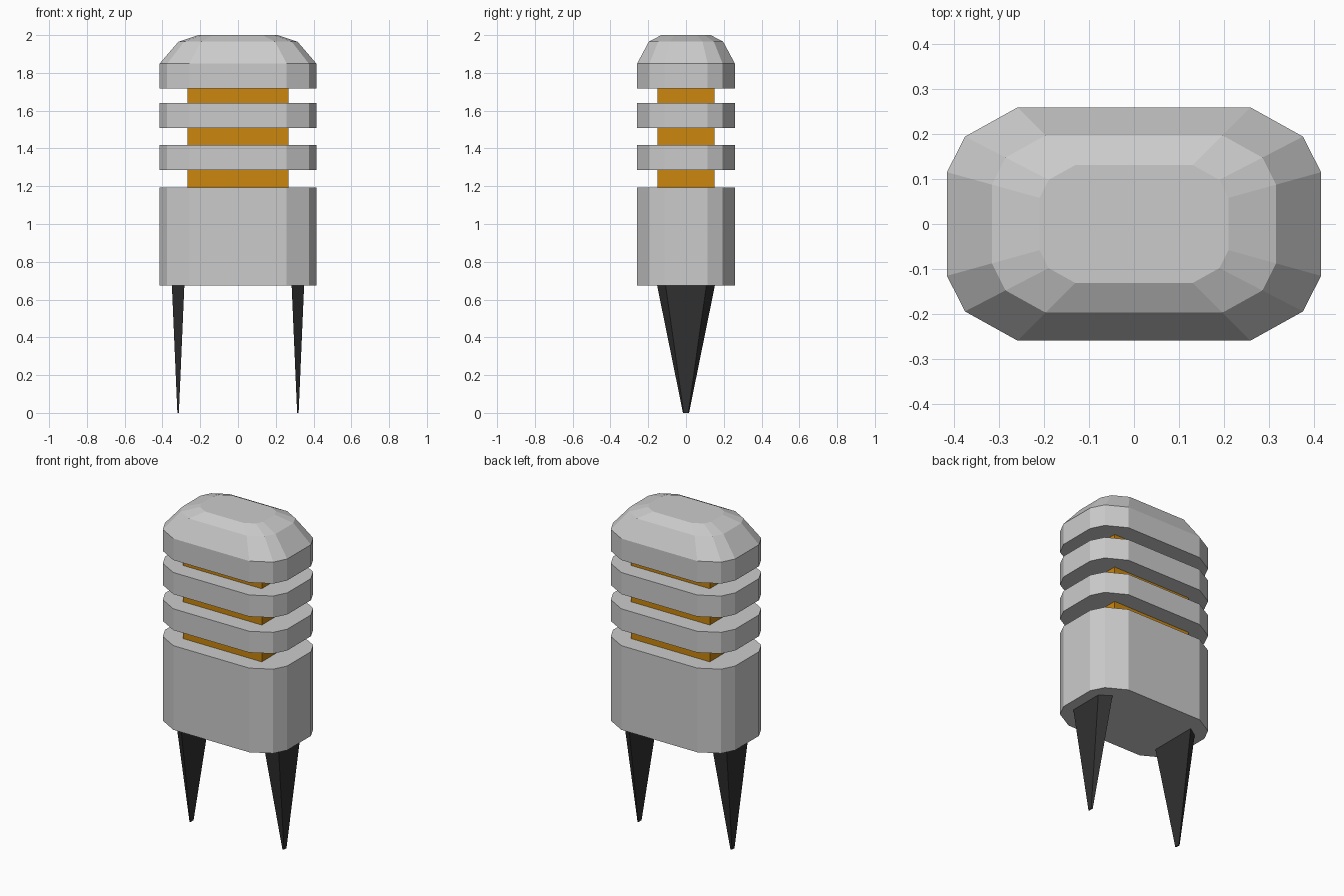
import bpy, bmesh

if "Cube" in bpy.data.objects:
    bpy.data.objects.remove(bpy.data.objects["Cube"])


def loft(name, rings, mat=None):
    """Solid through a stack of rings with equal vertex counts."""
    bm = bmesh.new()
    loops = [[bm.verts.new(p) for p in ring] for ring in rings]
    n = len(loops[0])
    for a, b in zip(loops, loops[1:]):
        for i in range(n):
            j = (i + 1) % n
            bm.faces.new((a[i], a[j], b[j], b[i]))
    bm.faces.new(loops[0][::-1])
    bm.faces.new(loops[-1])
    bmesh.ops.recalc_face_normals(bm, faces=bm.faces)
    me = bpy.data.meshes.new(name)
    bm.to_mesh(me)
    bm.free()
    ob = bpy.data.objects.new(name, me)
    bpy.context.collection.objects.link(ob)
    if mat:
        me.materials.append(mat)
    return ob


def material(name, color):
    m = bpy.data.materials.new(name)
    m.diffuse_color = color
    m.use_nodes = True
    m.node_tree.nodes["Principled BSDF"].inputs["Base Color"].default_value = m.diffuse_color
    return m


# Twelve-sided rounded outline, mirrored from one quarter
QUARTER = [(0.415, 0.115), (0.375, 0.194), (0.258, 0.259)]


def outline(z, s=1.0):
    half = QUARTER + [(-x, y) for x, y in reversed(QUARTER)]
    full = half + [(-x, -y) for x, y in half]
    return [(x * s, y * s, z) for x, y in full]


amber = material("amber", (0.60, 0.24, 0.004, 1))
black = material("black", (0.03, 0.03, 0.03, 1))

# Body and louvre plates
loft("base_body", [outline(0.675), outline(1.192)])
for i, (z0, z1) in enumerate([(1.287, 1.418), (1.508, 1.641)]):
    loft(f"louvre_{i + 1}", [outline(z0), outline(z1)])

# Domed cap
loft("cap", [outline(1.717), outline(1.849), outline(1.965, 0.76), outline(2.0, 0.505)])

# Lamp core
core = [(0.268, 0.152), (-0.268, 0.152), (-0.268, -0.152), (0.268, -0.152)]
loft("lamp_core", [[(x, y, z) for x, y in core] for z in (1.192, 1.717)], amber)

# Ground spikes: tapered trapezoids, wide side facing inward
for name, side in (("left_spike", -1), ("right_spike", 1)):
    rings = []
    for z, t, w_in, w_out in ((0.0, 0.004, 0.016, 0.012), (0.675, 0.033, 0.153, 0.108)):
        xi, xo = side * (0.317 - t), side * (0.317 + t)
        rings.append([(xi, -w_in, z), (xo, -w_out, z), (xo, w_out, z), (xi, w_in, z)])
    loft(name, rings, black)
